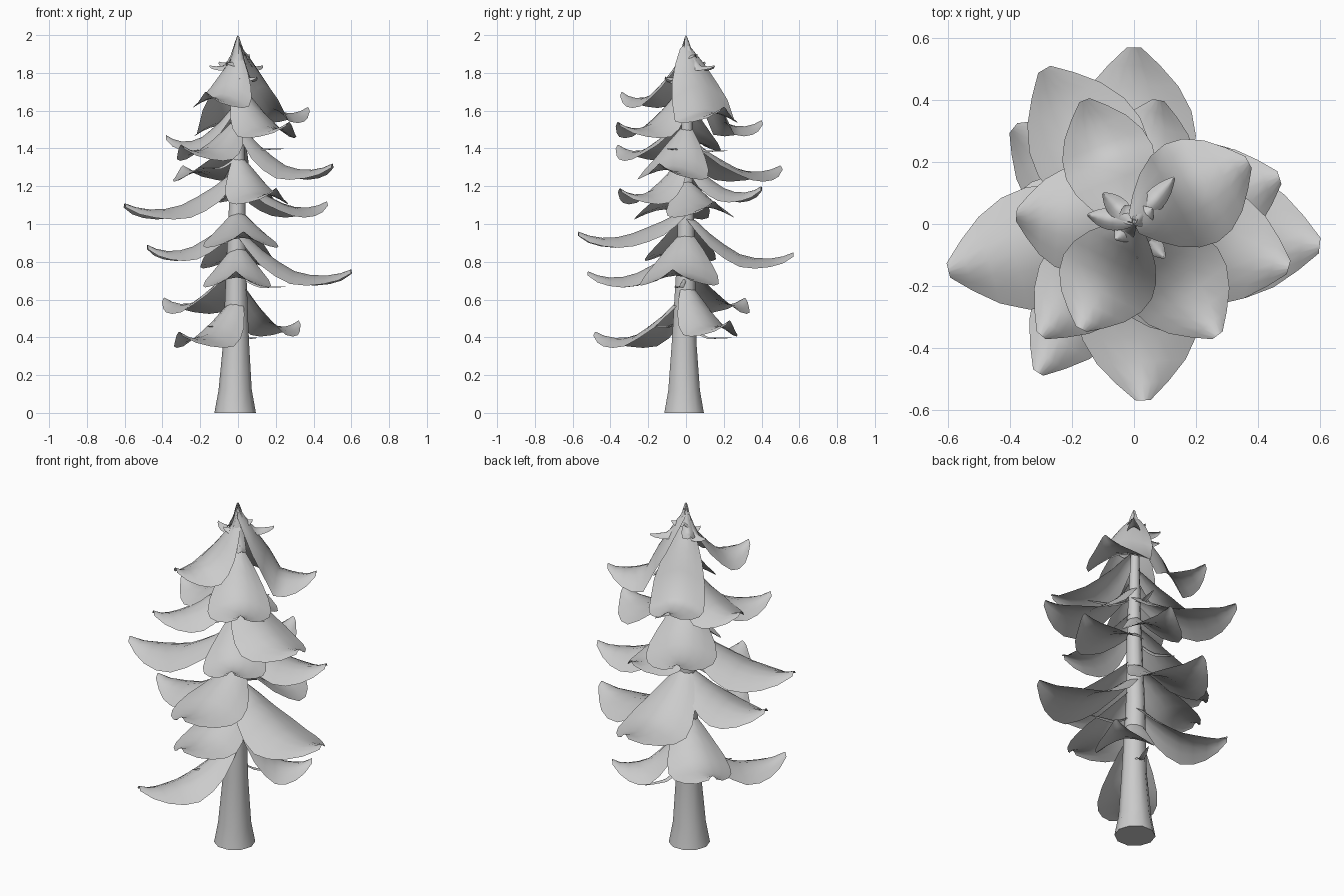
import bpy, bmesh, math

if "Cube" in bpy.data.objects:
    bpy.data.objects.remove(bpy.data.objects["Cube"])


def finish(name, bm, angle=50):
    me = bpy.data.meshes.new(name)
    bm.to_mesh(me)
    bm.free()
    ob = bpy.data.objects.new(name, me)
    bpy.context.collection.objects.link(ob)
    bpy.ops.object.select_all(action='DESELECT')
    ob.select_set(True)
    bpy.context.view_layer.objects.active = ob
    bpy.ops.object.shade_smooth_by_angle(angle=math.radians(angle))
    return ob


# Profile along a bough: position, height share, width share, rim sag share
PROFILE = [(0, 1, .2, .3), (.1, .82, .48, .8), (.22, .5, .74, 1), (.36, .2, .93, 1),
           (.5, -.3, 1, .9), (.64, -.9, .93, .75), (.78, -1, .72, .6),
           (.9, -.65, .42, .5), (1, 0, .12, .3)]


def bough(name, tip, root_z, width, droop=.075, dip=.033):
    """Arched leaf-shaped sheet that falls from the trunk and curls up at the tip."""
    bm = bmesh.new()
    dx, dy = tip[0], tip[1]
    length = math.hypot(dx, dy)
    px, py = -dy / length, dx / length
    drop = root_z - tip[2]
    rows = []
    for u, h, w, sag in PROFILE:
        row = []
        # steep boughs bulge more
        mid = drop * h ** min(1, .22 / drop) if h > 0 else dip * h
        for k in range(-3, 4):
            v = k / 3
            z = tip[2] + mid - droop * abs(v) ** 1.6 * sag
            s = v * w * width
            row.append(bm.verts.new((dx * u + px * s, dy * u + py * s, z)))
        rows.append(row)
    for a, b in zip(rows, rows[1:]):
        for i in range(6):
            bm.faces.new((a[i], b[i], b[i + 1], a[i + 1]))
    bmesh.ops.recalc_face_normals(bm, faces=bm.faces)
    if sum(f.normal.z for f in bm.faces) < 0:
        bmesh.ops.reverse_faces(bm, faces=bm.faces)
    return finish(name, bm)


# Trunk: ten-sided taper with a flared foot
bm = bmesh.new()
rings = []
for z, r, x, y in [(0, .11, -.015, -.01), (.12, .088, -.015, -.01), (.38, .068, -.01, -.01),
                   (.8, .052, -.01, 0), (1.3, .038, 0, 0), (1.75, .022, 0, .01), (1.97, .006, 0, .01)]:
    rings.append([bm.verts.new((x + r * math.cos(i * math.tau / 10),
                                y + r * math.sin(i * math.tau / 10), z)) for i in range(10)])
for a, b in zip(rings, rings[1:]):
    for i in range(10):
        j = (i + 1) % 10
        bm.faces.new((a[i], a[j], b[j], b[i]))
bm.faces.new(rings[0][::-1])
bm.faces.new(rings[-1])
finish("trunk", bm)

# Large boughs: tip x, y, z, root height, half width
BOUGHS = [
    (-.31, -.48, .43, .62, .16), (.32, .23, .49, .70, .16), (-.39, .31, .61, .79, .17),
    (.60, -.07, .76, .96, .21), (-.01, -.52, .75, .89, .18), (-.48, -.06, .89, 1.04, .19),
    (.0, .57, .85, 1.05, .20), (.03, -.57, .96, 1.07, .20), (-.60, -.15, 1.11, 1.28, .20),
    (.47, .15, 1.12, 1.24, .18), (.20, -.35, 1.19, 1.37, .17), (.08, .40, 1.2, 1.34, .16),
    (-.29, .50, 1.31, 1.46, .19), (.50, -.14, 1.32, 1.52, .19), (-.30, -.36, 1.42, 1.56, .16),
    (-.38, .03, 1.47, 1.64, .17), (.27, -.36, 1.54, 1.74, .17), (-.16, .40, 1.55, 1.90, .15),
    (-.17, -.34, 1.7, 1.90, .16), (.37, .20, 1.62, 1.95, .18),
]
for i, (x, y, z, rz, w) in enumerate(BOUGHS):
    bough(f"bough_{i + 1:02d}", (x, y, z), rz, w)

# Small folded leaves at the crown
CROWN = [(.13, .15, 1.84), (-.15, .03, 1.84), (.10, -.11, 1.78), (-.10, .10, 1.86),
         (.01, -.11, 1.77), (-.06, -.05, 1.86), (.06, .05, 1.9), (-.03, .06, 1.9)]
for i, t in enumerate(CROWN):
    bough(f"crown_leaf_{i + 1}", t, 2.0 if i > 4 else 1.97, .035, .03, .005)

# Thin twigs between the boughs
TWIGS = [(.25, -.06, .67, .73), (-.16, -.20, .46, .52), (.1, .24, .40, .48),
         (-.2, .1, 1.13, 1.2), (.24, -.1, 1.4, 1.45), (.05, .22, 1.39, 1.44), (-.2, -.12, 1.3, 1.36)]
for i, (x, y, z, rz) in enumerate(TWIGS):
    bough(f"twig_{i + 1}", (x, y, z), rz, .015, .01, 0)
